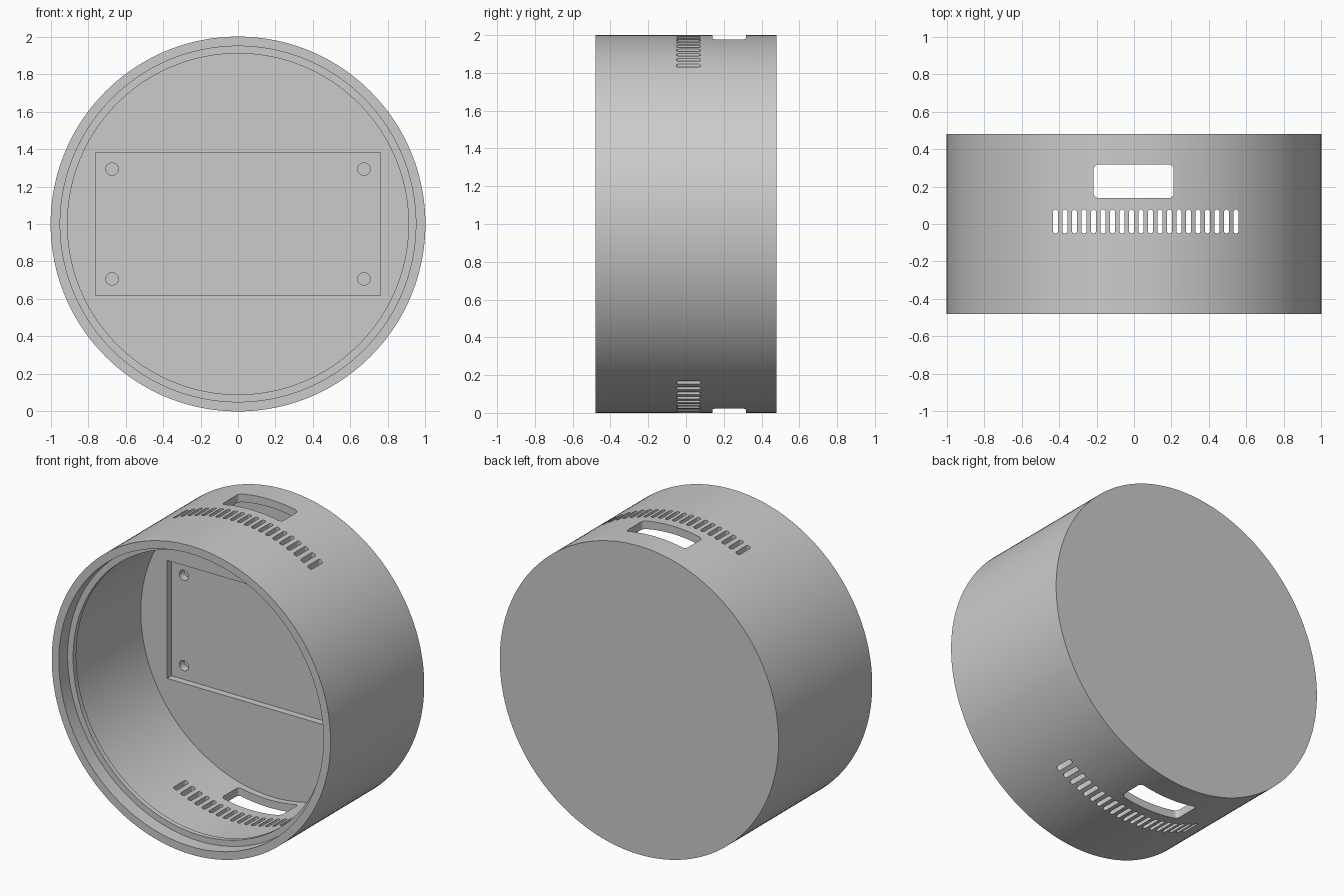
import bpy, bmesh, math
from mathutils import Matrix, Vector

if "Cube" in bpy.data.objects:
    bpy.data.objects.remove(bpy.data.objects["Cube"])

FRONT, BACK = -0.48, 0.48
FLOOR, POCKET = 0.36, 0.405
INNER, RING = 0.949, 0.91
CENTRE = Vector((0, 0, 1))

grey = bpy.data.materials.new("plain grey")
grey.use_nodes = True
grey.diffuse_color = (0.6, 0.6, 0.6, 1)
grey.node_tree.nodes["Principled BSDF"].inputs["Base Color"].default_value = (0.6, 0.6, 0.6, 1)


def new_object(name, bm):
    bmesh.ops.recalc_face_normals(bm, faces=bm.faces)
    mesh = bpy.data.meshes.new(name)
    bm.to_mesh(mesh)
    bm.free()
    mesh.materials.append(grey)
    obj = bpy.data.objects.new(name, mesh)
    bpy.context.collection.objects.link(obj)
    return obj


def lathe(name, profile, segments):
    """Revolve (radius, y) points about the y axis, capping both ends."""
    bm = bmesh.new()
    rings = []
    for r, y in profile:
        angles = [2 * math.pi * i / segments for i in range(segments)]
        rings.append([bm.verts.new(CENTRE + Vector((r * math.cos(a), y, r * math.sin(a))))
                      for a in angles])
    for a, b in zip(rings, rings[1:]):
        for i in range(segments):
            j = (i + 1) % segments
            bm.faces.new((a[i], a[j], b[j], b[i]))
    bm.faces.new(rings[0])
    bm.faces.new(rings[-1])
    return new_object(name, bm)


def add_rounded_prism(bm, x, y, width, depth, radius, steps):
    """Vertical prism with a rounded rectangle outline, tall enough to cut both sides."""
    outline = []
    for k, (sx, sy) in enumerate(((1, 1), (-1, 1), (-1, -1), (1, -1))):
        cx, cy = x + sx * (width / 2 - radius), y + sy * (depth / 2 - radius)
        for i in range(steps + 1):
            a = math.pi / 2 * (k + i / steps)
            outline.append((cx + radius * math.cos(a), cy + radius * math.sin(a)))
    low = [bm.verts.new((px, py, -0.2)) for px, py in outline]
    high = [bm.verts.new((px, py, 2.2)) for px, py in outline]
    bm.faces.new(low)
    bm.faces.new(high)
    for i in range(len(low)):
        j = (i + 1) % len(low)
        bm.faces.new((low[i], low[j], high[j], high[i]))


def cut(target, bm, name):
    cutter = new_object(name, bm)
    cutter.hide_render = True
    mod = target.modifiers.new(name, 'BOOLEAN')
    mod.operation = 'DIFFERENCE'
    mod.solver = 'EXACT'
    mod.object = cutter
    bpy.context.view_layer.objects.active = target
    bpy.ops.object.modifier_apply(modifier=mod.name)
    bpy.data.objects.remove(cutter)


# Round housing with a closed back and a thin retaining ring inside the open front
housing = lathe("housing", [(1, BACK), (1, FRONT), (INNER, FRONT), (INNER, FRONT + 0.09),
                            (RING, FRONT + 0.09), (RING, FRONT + 0.122),
                            (INNER, FRONT + 0.122), (INNER, FLOOR)], 160)

# Shallow rectangular pocket in the floor
bm = bmesh.new()
bmesh.ops.create_cube(bm, size=1, matrix=Matrix.Translation((0, POCKET - 0.1, 1))
                      @ Matrix.Diagonal((1.522, 0.2, 0.765, 1)))
cut(housing, bm, "pocket_cutter")

# Blind screw holes in the pocket corners
bm = bmesh.new()
for x in (-0.672, 0.672):
    for z in (0.707, 1.293):
        bmesh.ops.create_cone(bm, cap_ends=True, segments=32, radius1=0.033, radius2=0.033,
                              depth=0.1, matrix=Matrix.Translation((x, POCKET, z))
                              @ Matrix.Rotation(math.pi / 2, 4, 'X'))
cut(housing, bm, "screw_hole_cutter")

# Connector window and row of vent slots, through the top and bottom walls
bm = bmesh.new()
add_rounded_prism(bm, -0.002, 0.228, 0.428, 0.178, 0.025, 6)
for i in range(20):
    add_rounded_prism(bm, -0.419 + 0.0507 * i, 0.013, 0.026, 0.128, 0.0125, 5)
cut(housing, bm, "vent_cutter")

bpy.ops.object.select_all(action='DESELECT')
housing.select_set(True)
bpy.context.view_layer.objects.active = housing
bpy.ops.object.shade_smooth_by_angle(angle=math.radians(30))
